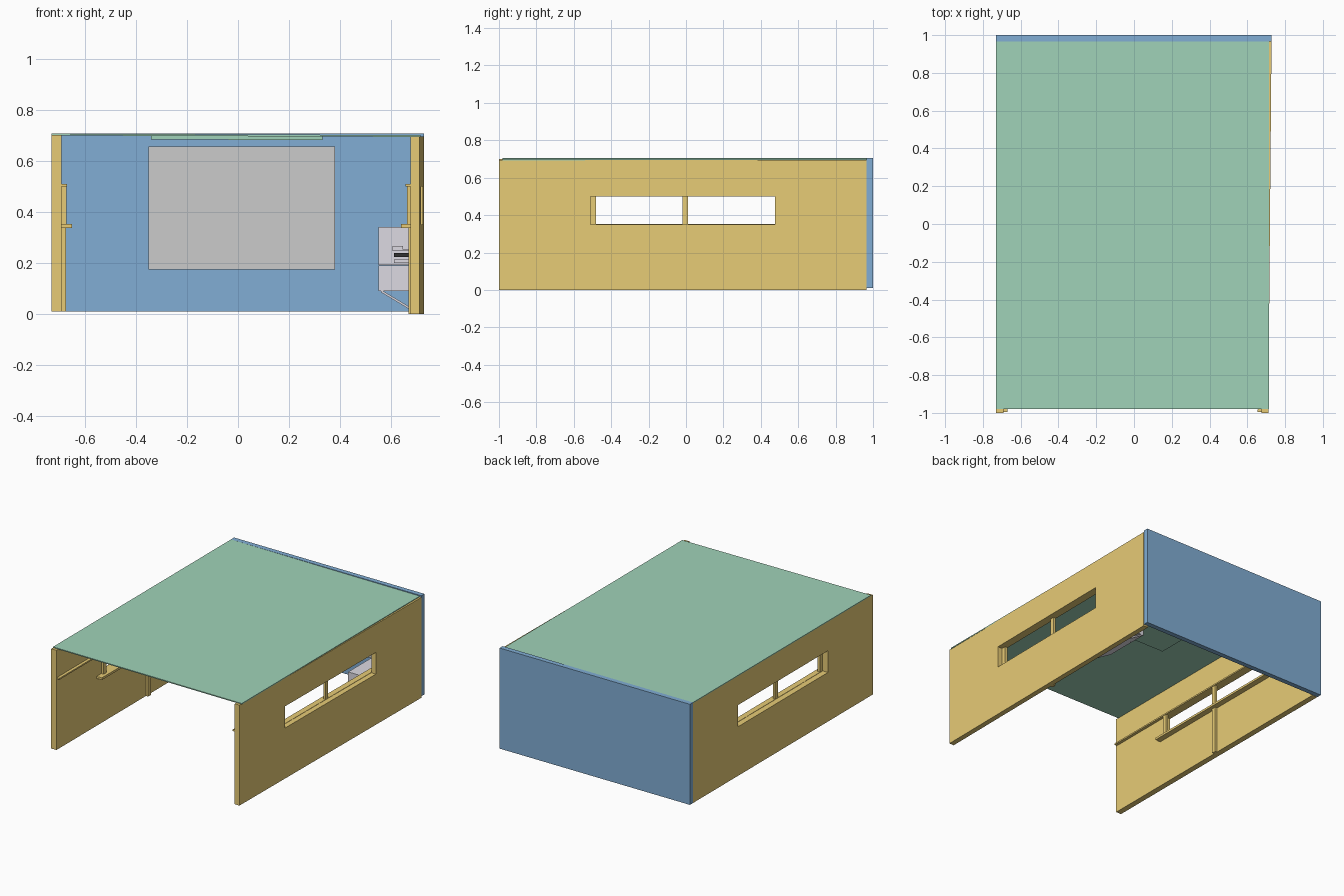
import bpy, bmesh

if "Cube" in bpy.data.objects:
    bpy.data.objects.remove(bpy.data.objects["Cube"])


def material(name, rgb):
    m = bpy.data.materials.new(name)
    m.diffuse_color = (*rgb, 1)
    m.use_nodes = True
    m.node_tree.nodes["Principled BSDF"].inputs["Base Color"].default_value = m.diffuse_color
    return m


YELLOW = material("wall_yellow", (0.80, 0.60, 0.18))
BLUE = material("wall_blue", (0.22, 0.42, 0.66))
GREEN = material("roof_green", (0.35, 0.65, 0.48))
LILAC = material("cabinet_lilac", (0.72, 0.70, 0.76))
DARK = material("dark", (0.03, 0.03, 0.03))


def finish(name, bm, mat=None):
    bmesh.ops.recalc_face_normals(bm, faces=bm.faces)
    me = bpy.data.meshes.new(name)
    bm.to_mesh(me)
    bm.free()
    ob = bpy.data.objects.new(name, me)
    bpy.context.collection.objects.link(ob)
    if mat:
        me.materials.append(mat)
    return ob


def box(name, x, y, z, mat=None, shift=None):
    bm = bmesh.new()
    bmesh.ops.create_cube(bm, size=1)
    for v in bm.verts:
        v.co = [(a + b) / 2 + c * (b - a) for (a, b), c in zip((x, y, z), v.co)]
        if shift:
            v.co = shift(v.co)
    return finish(name, bm, mat)


def window_wall(name, x, y, z, hole_y, hole_z, shift):
    # Rectangular slab with one framed opening
    def loop(px, ys, zs):
        pts = [(px, ys[0], zs[0]), (px, ys[1], zs[0]), (px, ys[1], zs[1]), (px, ys[0], zs[1])]
        return [bm.verts.new(shift(p)) for p in pts]
    bm = bmesh.new()
    rings = [loop(x[0], y, z), loop(x[1], y, z), loop(x[1], hole_y, hole_z), loop(x[0], hole_y, hole_z)]
    for k in range(4):
        a, b = rings[k], rings[(k + 1) % 4]
        for i in range(4):
            j = (i + 1) % 4
            bm.faces.new((a[i], a[j], b[j], b[i]))
    return finish(name, bm, YELLOW)


def straight(p):
    return tuple(p)


def splayed(p):
    # The right wall leans slightly outward towards the back
    return (p[0] + 0.0087 * (p[1] + 1), p[1], p[2])


# Side walls with window trim
for side, inner, outer, s, z0, z1, shift in (("left", -0.69, -0.73, 1, 0.01, 0.70, straight),
                                             ("right", 0.675, 0.711, -1, 0.0, 0.695, splayed)):
    window_wall(side + "_wall", (outer, inner), (-1, 0.965), (z0, z1), (-0.51, 0.475), (0.35, 0.50), shift)

    def trim(name, depth, y, z):
        box(f"{side}_{name}", sorted((inner, inner + s * depth)), y, z, YELLOW, shift)
    trim("top_rail", 0.02, (-0.995, 0.50), (0.50, 0.51))
    trim("window_sill", 0.04, (-0.56, 0.54), (0.337, 0.352))
    trim("window_jamb", 0.018, (-0.51, -0.48), (0.352, 0.50))
    trim("mullion", 0.016, (-0.02, 0.01), (z0, 0.50))

# Back wall and display board
box("back_wall", (-0.73, 0.727), (0.966, 1.0), (0.01, 0.706), BLUE)
box("display_board", (-0.35, 0.38), (0.958, 0.967), (0.175, 0.655))


# Slightly tilted roof with a shallow ceiling panel
def tilt(p):
    return (p[0], p[1], p[2] - 0.004 * (p[0] + 0.73))


box("roof", (-0.73, 0.715), (-0.98, 0.966), (0.699, 0.706), GREEN, tilt)
box("ceiling_panel", (-0.34, 0.33), (-0.12, 0.24), (0.685, 0.699), GREEN, tilt)

# Cabinet on the right wall with a sloping underside brace
box("cabinet_upper", (0.55, 0.687), (0.42, 0.75), (0.192, 0.34), LILAC)
box("cabinet_lower", (0.55, 0.687), (0.42, 0.75), (0.09, 0.19), LILAC)
box("cabinet_brace", (0.56, 0.68), (0.42, 0.75), (0.085, 0.095), LILAC,
    lambda p: (p[0], p[1], p[2] - 0.6 * (p[0] - 0.56)))

# Stacked items in front of the cabinet
for name, x0, z, mat in (("lower_tray", 0.61, (0.20, 0.214), LILAC),
                         ("dark_tray", 0.61, (0.224, 0.239), DARK),
                         ("middle_tray", 0.605, (0.247, 0.253), LILAC),
                         ("upper_tray", 0.605, (0.253, 0.267), LILAC)):
    box(name, (x0, 0.645 if name == "upper_tray" else 0.685), (0.32, 0.42), z, mat)
